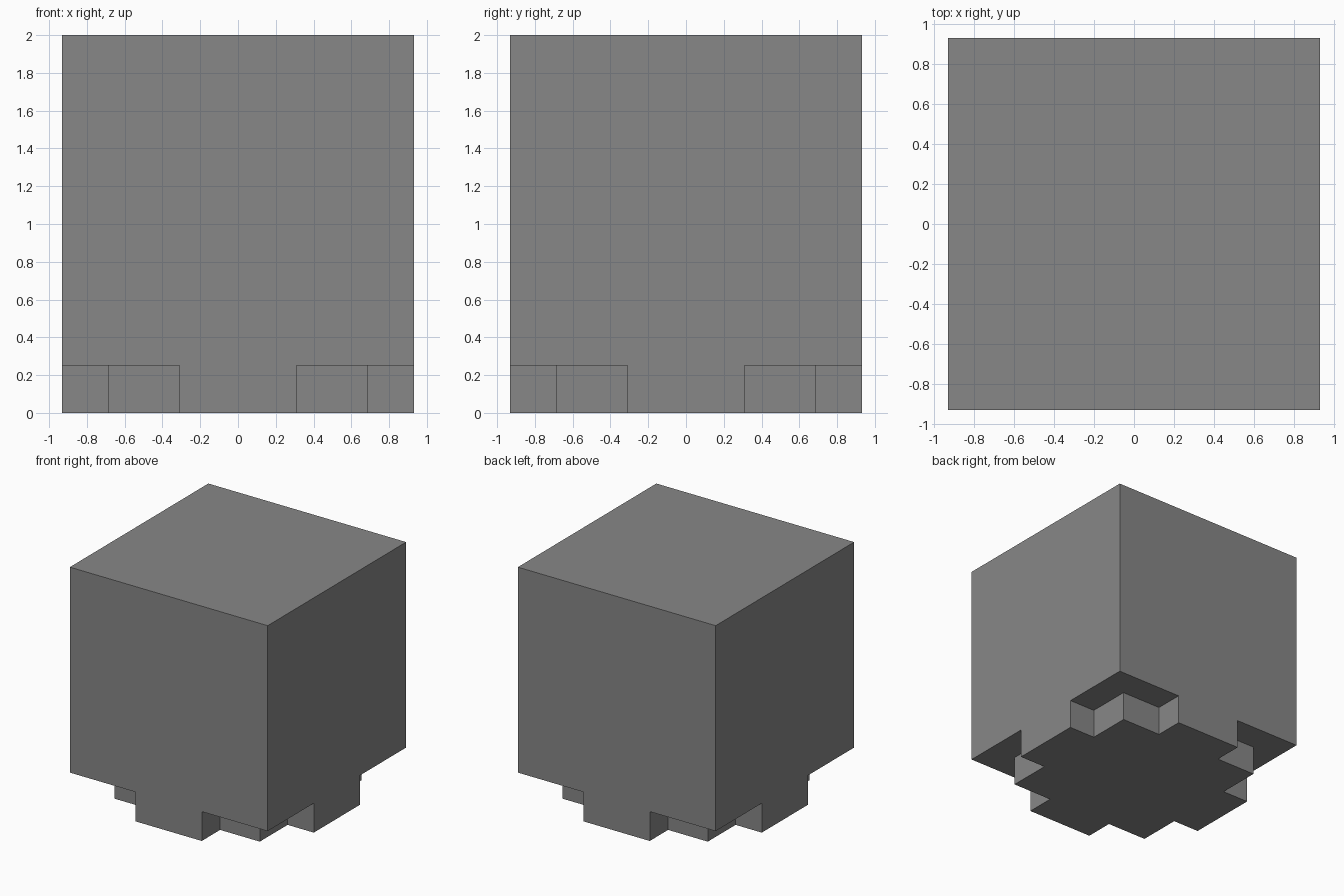
import bpy
import bmesh

cube = bpy.data.objects.get("Cube")
if cube:
    bpy.data.objects.remove(cube, do_unlink=True)

HALF, STEP, ARM = 0.932, 0.685, 0.311   # body, base core and base arm half widths
HEIGHT, NOTCH, OUT = 2.0, 0.25, 1.1


def make_object(name, bm):
    bmesh.ops.recalc_face_normals(bm, faces=bm.faces)
    mesh = bpy.data.meshes.new(name)
    bm.to_mesh(mesh)
    bm.free()
    obj = bpy.data.objects.new(name, mesh)
    bpy.context.collection.objects.link(obj)
    return obj


def add_prism(bm, outline, bottom, top):
    face = bm.faces.new([bm.verts.new((x, y, bottom)) for x, y in outline])
    ext = bmesh.ops.extrude_face_region(bm, geom=[face])
    verts = [v for v in ext["geom"] if isinstance(v, bmesh.types.BMVert)]
    bmesh.ops.translate(bm, verts=verts, vec=(0, 0, top - bottom))


grey = bpy.data.materials.new("grey")
grey.use_nodes = True
colour = (0.245, 0.245, 0.245, 1)
grey.diffuse_color = colour
grey.node_tree.nodes["Principled BSDF"].inputs["Base Color"].default_value = colour

# Block
bm = bmesh.new()
add_prism(bm, [(-HALF, -HALF), (HALF, -HALF), (HALF, HALF), (-HALF, HALF)], 0, HEIGHT)
block = make_object("block", bm)
block.data.materials.append(grey)

# Four L-shaped corner notches under the block
corner = [(ARM, OUT), (ARM, STEP), (STEP, STEP), (STEP, ARM), (OUT, ARM), (OUT, OUT)]
bm = bmesh.new()
for sx in (-1, 1):
    for sy in (-1, 1):
        add_prism(bm, [(sx * x, sy * y) for x, y in corner], -NOTCH, NOTCH)
cutter = make_object("corner_cutter", bm)
cutter.hide_render = True

# Cut the notches, then drop the cutter
cut = block.modifiers.new("corner_notches", "BOOLEAN")
cut.operation = "DIFFERENCE"
cut.solver = "EXACT"
cut.object = cutter
bpy.context.view_layer.objects.active = block
bpy.ops.object.modifier_apply(modifier=cut.name)
bpy.data.objects.remove(cutter, do_unlink=True)
